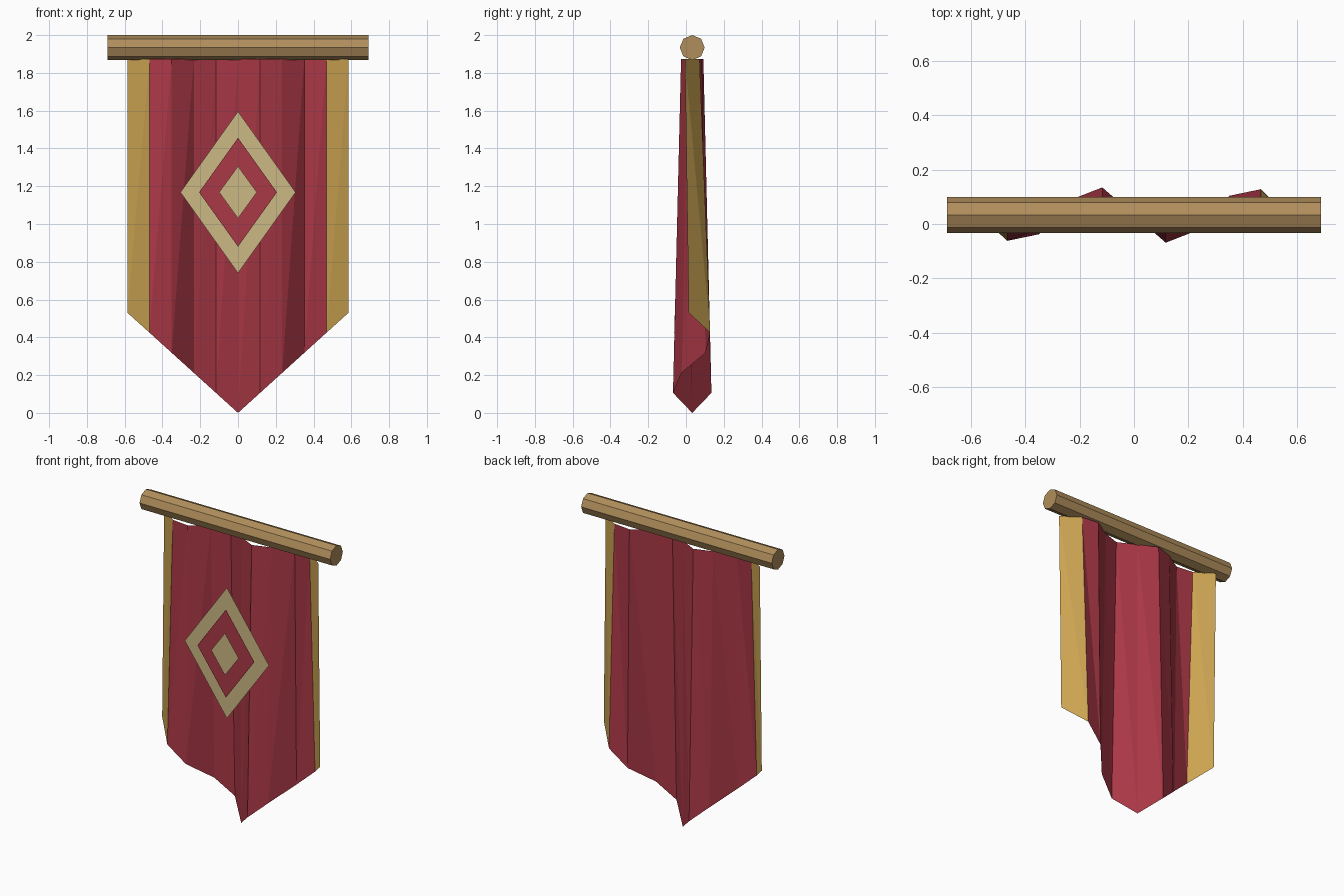
import bpy
import bmesh
import math

cube = bpy.data.objects.get("Cube")
if cube:
    bpy.data.objects.remove(cube, do_unlink=True)


def material(name, rgb):
    """Flat material from 8-bit sRGB values."""
    linear = [((c / 255 + 0.055) / 1.055) ** 2.4 for c in rgb] + [1.0]
    mat = bpy.data.materials.new(name)
    mat.use_nodes = True
    mat.diffuse_color = linear
    node = next(n for n in mat.node_tree.nodes if n.type == "BSDF_PRINCIPLED")
    node.inputs["Base Color"].default_value = linear
    node.inputs["Roughness"].default_value = 0.9
    return mat


RED = material("red cloth", (170, 56, 70))
GOLD = material("gold trim", (204, 164, 82))
CREAM = material("pale gold emblem", (203, 184, 132))
WOOD = material("wood", (176, 142, 92))

ROD_Y, ROD_R = 0.033, 0.066


def finish(name, bm, *mats):
    mesh = bpy.data.meshes.new(name)
    bm.to_mesh(mesh)
    bm.free()
    for mat in mats:
        mesh.materials.append(mat)
    obj = bpy.data.objects.new(name, mesh)
    bpy.context.collection.objects.link(obj)
    return obj


# Eight-sided hanging rod
bm = bmesh.new()
bmesh.ops.create_cone(bm, cap_ends=True, segments=8, radius1=ROD_R,
                      radius2=ROD_R, depth=1.38)
rod = finish("hanging_rod", bm, WOOD)
rod.rotation_euler.y = math.pi / 2
rod.location = (0, ROD_Y, 2 - ROD_R)

# Rippled cloth with a pointed hem; folds deepen towards the bottom
HALF, STEP = 5, 0.117


def ripple(k, amplitude, degrees):
    return ROD_Y - amplitude * math.sin(math.radians(degrees) * k)


bm = bmesh.new()
top, hem = [], []
for k in range(-HALF, HALF + 1):
    top.append(bm.verts.new((k * STEP, ripple(k, 0.06, 80), 1.873)))
    hem.append(bm.verts.new((k * STEP, ripple(k, 0.106, 74), abs(k) * 0.106)))
for i in range(2 * HALF):
    for corners in ((hem[i], hem[i + 1], top[i + 1]),
                    (hem[i], top[i + 1], top[i])):
        face = bm.faces.new(corners)
        # outermost columns are the gold trim
        face.material_index = int(i in (0, 2 * HALF - 1))
finish("banner_cloth", bm, RED, GOLD)


# Layered diamond emblem floating just ahead of the folds
def diamond(name, half_width, half_height, y, mat):
    bm = bmesh.new()
    bm.faces.new([bm.verts.new((x * half_width, y, 1.168 + z * half_height))
                  for x, z in ((0, -1), (1, 0), (0, 1), (-1, 0))])
    finish(name, bm, mat)


diamond("emblem_outer", 0.305, 0.428, -0.115, CREAM)
diamond("emblem_middle", 0.206, 0.288, -0.125, RED)
diamond("emblem_inner", 0.1, 0.138, -0.135, CREAM)
